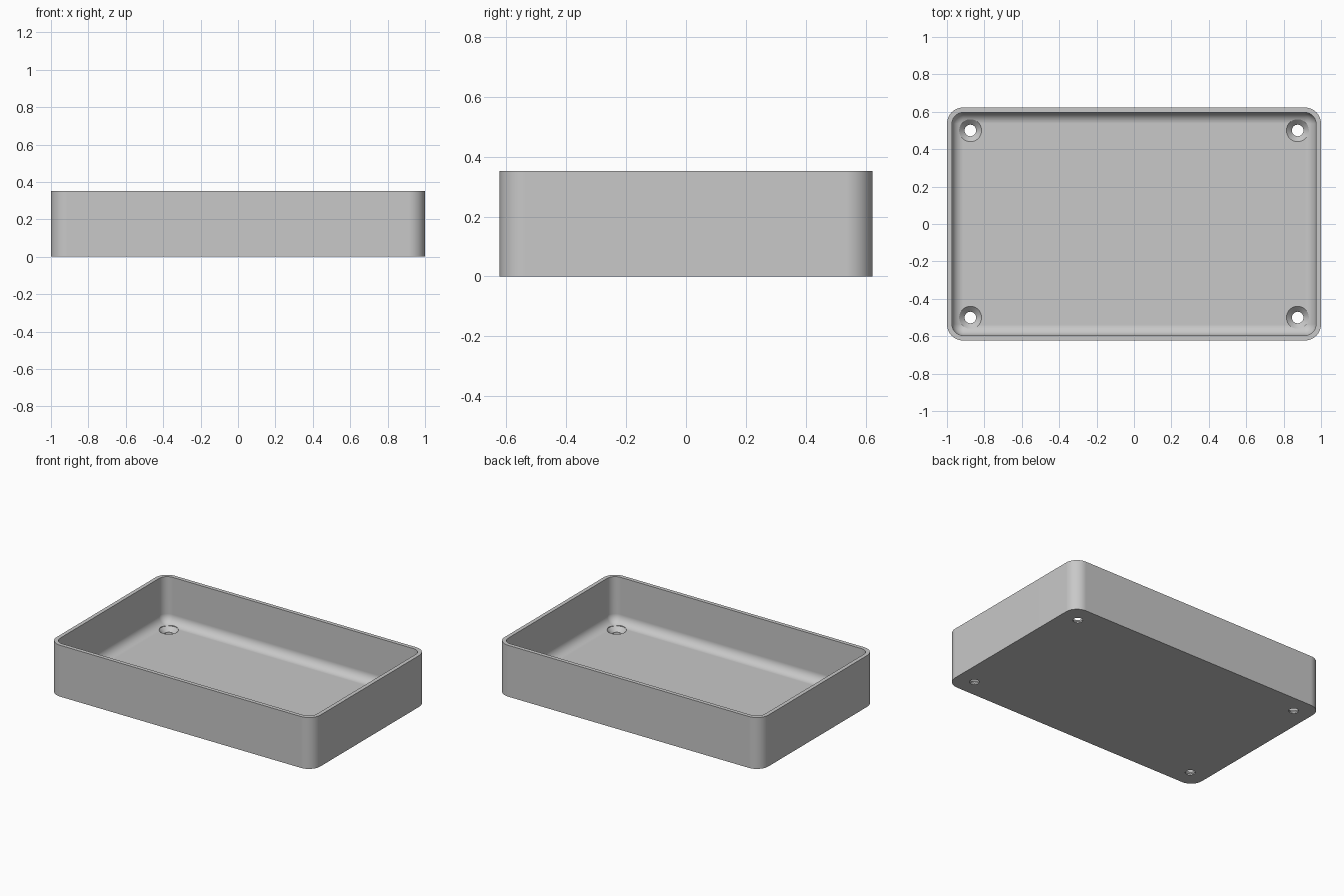
import bpy
import bmesh
from math import sin, cos, pi, radians

cube = bpy.data.objects.get("Cube")
if cube:
    bpy.data.objects.remove(cube, do_unlink=True)

HALF_X, HALF_Y, HEIGHT = 1.0, 0.623, 0.352
WALL, FLOOR = 0.027, 0.0375
FILLET = 0.06
CORNER = FILLET + WALL
HOLE_X, HOLE_Y = 0.875, 0.5
HOLE_R, SINK_R = 0.031, 0.06
STEPS = 10

grey = bpy.data.materials.new("plain grey")
grey.use_nodes = True
colour = (0.58, 0.58, 0.58, 1)
grey.diffuse_color = colour
grey.node_tree.nodes["Principled BSDF"].inputs["Base Color"].default_value = colour


def make_object(name, bm):
    bmesh.ops.remove_doubles(bm, verts=bm.verts, dist=0.0001)
    bmesh.ops.recalc_face_normals(bm, faces=bm.faces)
    mesh = bpy.data.meshes.new(name)
    bm.to_mesh(mesh)
    bm.free()
    mesh.materials.append(grey)
    obj = bpy.data.objects.new(name, mesh)
    bpy.context.collection.objects.link(obj)
    return obj


def loft(bm, rings):
    """Skin a stack of closed rings and cap both ends."""
    loops = [[bm.verts.new(p) for p in ring] for ring in rings]
    for a, b in zip(loops, loops[1:]):
        for i in range(len(a)):
            j = (i + 1) % len(a)
            bm.faces.new((a[i], a[j], b[j], b[i]))
    bm.faces.new(loops[0])
    bm.faces.new(loops[-1])


def rounded_ring(inset, z):
    """Rounded rectangle, moved inward from the outer wall."""
    r = CORNER - inset
    points = []
    for q, (sx, sy) in enumerate([(1, 1), (-1, 1), (-1, -1), (1, -1)]):
        for i in range(STEPS + 1):
            a = (q + i / STEPS) * pi / 2
            points.append((sx * (HALF_X - CORNER) + r * cos(a),
                           sy * (HALF_Y - CORNER) + r * sin(a), z))
    return points


def circle(x, y, r, z, n=40):
    return [(x + r * cos(2 * pi * i / n), y + r * sin(2 * pi * i / n), z)
            for i in range(n)]


# Tray: outer wall, rim, inner wall, rounded floor edge
rings = [rounded_ring(0, 0), rounded_ring(0, HEIGHT), rounded_ring(WALL, HEIGHT)]
for i in range(STEPS + 1):
    a = i / STEPS * pi / 2
    rings.append(rounded_ring(WALL + FILLET * (1 - cos(a)),
                              FLOOR + FILLET * (1 - sin(a))))
bm = bmesh.new()
loft(bm, rings)
tray = make_object("tray", bm)

# Countersunk screw holes
bm = bmesh.new()
for x in (-HOLE_X, HOLE_X):
    for y in (-HOLE_Y, HOLE_Y):
        loft(bm, [circle(x, y, HOLE_R, -0.1),
                  circle(x, y, HOLE_R, FLOOR + HOLE_R - SINK_R),
                  circle(x, y, SINK_R, FLOOR),
                  circle(x, y, SINK_R, FLOOR + 0.1)])
cutter = make_object("hole_cutter", bm)
cutter.hide_render = True

bpy.ops.object.select_all(action="DESELECT")
tray.select_set(True)
bpy.context.view_layer.objects.active = tray
cut = tray.modifiers.new("screw holes", "BOOLEAN")
cut.operation = "DIFFERENCE"
cut.solver = "EXACT"
cut.object = cutter
bpy.ops.object.modifier_apply(modifier=cut.name)
bpy.data.objects.remove(cutter, do_unlink=True)

# Smooth rounded corners, crisp rim and hole edges
bpy.ops.object.shade_smooth_by_angle(angle=radians(25))
weighted = tray.modifiers.new("even shading", "WEIGHTED_NORMAL")
weighted.keep_sharp = True
